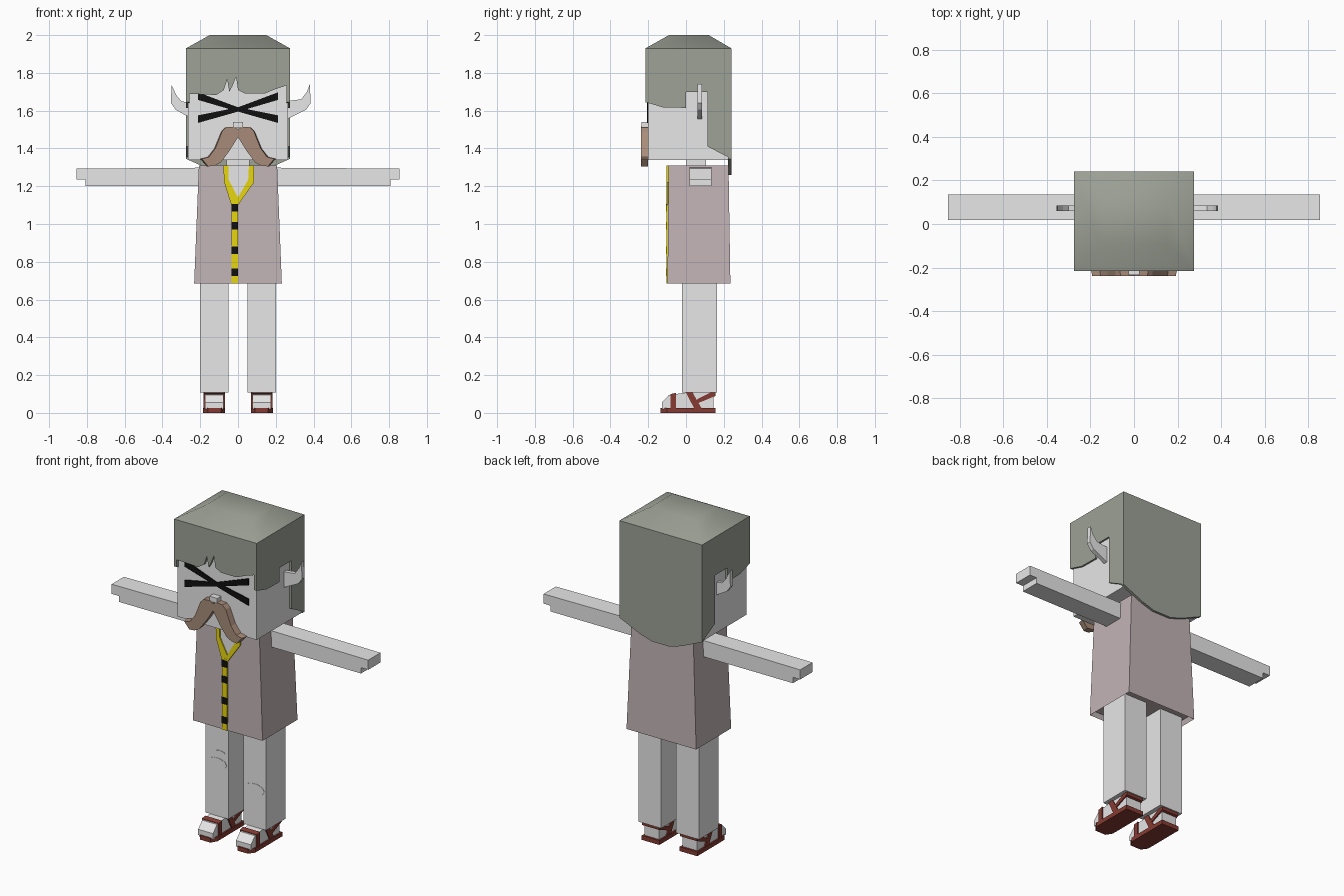
import bpy
import bmesh
import math
from mathutils import Vector

default_cube = bpy.data.objects.get("Cube")
if default_cube:
    bpy.data.objects.remove(default_cube, do_unlink=True)


def material(name, red, green, blue):
    mat = bpy.data.materials.new(name)
    mat.use_nodes = True
    mat.diffuse_color = (red, green, blue, 1)
    shader = mat.node_tree.nodes["Principled BSDF"]
    shader.inputs["Base Color"].default_value = (red, green, blue, 1)
    return mat


skin = material("pale skin", 0.8, 0.8, 0.8)
hair = material("grey green hair", 0.34, 0.36, 0.305)
cloth = material("dusty mauve cloth", 0.54, 0.455, 0.468)
yellow = material("yellow trim", 0.8, 0.67, 0.005)
black = material("black", 0.005, 0.005, 0.005)
brown = material("brown moustache", 0.39, 0.26, 0.19)
leather = material("red leather", 0.237, 0.044, 0.032)


def finish(name, bm, mat):
    bmesh.ops.recalc_face_normals(bm, faces=bm.faces)
    mesh = bpy.data.meshes.new(name)
    bm.to_mesh(mesh)
    bm.free()
    mesh.materials.append(mat)
    obj = bpy.data.objects.new(name, mesh)
    bpy.context.collection.objects.link(obj)
    return obj


def place(axis, point, depth):
    u, v = point
    return {"x": (depth, u, v), "y": (u, depth, v), "z": (u, v, depth)}[axis]


def loft(name, axis, start, end, a, b, mat):
    """Solid between two outlines with the same number of points."""
    bm = bmesh.new()
    low = [bm.verts.new(place(axis, p, a)) for p in start]
    high = [bm.verts.new(place(axis, p, b)) for p in end]
    bm.faces.new(low)
    bm.faces.new(high)
    for i in range(len(low)):
        j = (i + 1) % len(low)
        bm.faces.new((low[i], low[j], high[j], high[i]))
    return finish(name, bm, mat)


def prism(name, axis, outline, a, b, mat):
    return loft(name, axis, outline, outline, a, b, mat)


def rect(u0, u1, v0, v1):
    return [(u0, v0), (u1, v0), (u1, v1), (u0, v1)]


def box(name, xs, ys, zs, mat):
    return prism(name, "z", rect(*xs, *ys), *zs, mat)


def flip(outline, side):
    return [(u * side, v) for u, v in outline]


# Head, neck and nose
box("head", (-0.264, 0.264), (-0.2, 0.226), (1.34, 1.92), skin)
box("neck", (-0.06, 0.06), (0, 0.105), (1.29, 1.35), skin)
box("nose", (-0.026, 0.026), (-0.235, -0.19), (1.51, 1.54), skin)

# Hair: softly shaded crown, fringe, back panel and notched sides
crown = loft("hair_crown", "z", rect(-0.275, 0.275, -0.215, 0.24),
             rect(-0.15, 0.15, -0.09, 0.12), 1.93, 2, hair)
for poly in crown.data.polygons:
    poly.use_smooth = True
bpy.context.view_layer.objects.active = crown
crown.select_set(True)
bpy.ops.object.shade_smooth_by_angle(angle=math.radians(42))
crown.select_set(False)

fringe = [(-0.275, 1.93), (-0.275, 1.69), (-0.115, 1.683), (-0.075, 1.71),
          (-0.057, 1.765), (-0.046, 1.7), (-0.03, 1.73), (-0.01, 1.78),
          (0, 1.71), (0.04, 1.69), (0.14, 1.69), (0.2, 1.715),
          (0.275, 1.74), (0.275, 1.93)]
prism("hair_fringe", "y", fringe, -0.215, -0.195, hair)
back = [(-0.275, 1.93), (-0.275, 1.345), (-0.14, 1.285), (-0.06, 1.26),
        (0.06, 1.26), (0.14, 1.285), (0.275, 1.345), (0.275, 1.93)]
prism("hair_back", "y", back, 0.222, 0.24, hair)
side_hair = [(-0.215, 1.93), (-0.215, 1.645), (-0.12, 1.617), (0, 1.615),
             (0, 1.7), (0.115, 1.7), (0.115, 1.41), (0.24, 1.345),
             (0.24, 1.93)]
for side, word in ((1, "left"), (-1, "right")):
    prism("hair_side_" + word, "x", side_hair, side * 0.258, side * 0.275, hair)

# Pointed ears
left_ear = [(0.25, 1.65), (0.335, 1.66), (0.365, 1.7), (0.38, 1.74),
            (0.385, 1.64), (0.36, 1.605), (0.25, 1.55)]
right_ear = [(-0.25, 1.64), (-0.3, 1.65), (-0.325, 1.68), (-0.352, 1.735),
             (-0.355, 1.64), (-0.33, 1.605), (-0.25, 1.56)]
prism("left_ear", "y", left_ear, 0.06, 0.085, skin)
prism("right_ear", "y", right_ear, 0.06, 0.085, skin)

# Crossed eye marks, narrowing to the middle, and the moustache halves
upper_mark = [(0.212, 1.697), (0.212, 1.657), (0, 1.595), (0, 1.618)]
lower_mark = [(0.212, 1.575), (0.212, 1.535), (0, 1.595), (0, 1.618)]
whisker = [(0, 1.502), (0.022, 1.515), (0.065, 1.512), (0.088, 1.49),
           (0.125, 1.4), (0.16, 1.355), (0.2, 1.345), (0.165, 1.305),
           (0.13, 1.308), (0.095, 1.325), (0.045, 1.39), (0, 1.46)]
for side, word in ((1, "left"), (-1, "right")):
    prism("eye_mark_upper_" + word, "y", flip(upper_mark, side), -0.207, -0.199, black)
    prism("eye_mark_lower_" + word, "y", flip(lower_mark, side), -0.207, -0.199, black)
    slim = [(x * 0.96, z) for x, z in whisker]
    loft("moustache_" + word, "y", flip(slim, side), flip(whisker, side),
         -0.238, -0.2, brown)

# Flared tunic with a hollow hem
tunic = loft("tunic", "z", rect(-0.232, 0.232, -0.098, 0.235),
             rect(-0.207, 0.207, -0.092, 0.225), 0.685, 1.31, cloth)
bm = bmesh.new()
bm.from_mesh(tunic.data)
hem = [f for f in bm.faces if f.normal.z < -0.9]
bmesh.ops.inset_region(bm, faces=hem, thickness=0.012)
bmesh.ops.translate(bm, verts=hem[0].verts, vec=Vector((0, 0, 0.03)))
bm.to_mesh(tunic.data)
bm.free()

# Open neckline, yellow trim and buttons
neckline = [(-0.05, 1.311), (0.058, 1.311), (0.054, 1.23), (0, 1.13), (-0.05, 1.23)]
prism("open_neckline", "y", neckline, -0.097, -0.09, skin)
trim_left = [(0.058, 1.311), (0.084, 1.311), (0.084, 1.22), (0, 1.1),
             (-0.018, 1.11), (0, 1.14), (0.054, 1.235)]
trim_right = [(-0.078, 1.311), (-0.05, 1.311), (-0.05, 1.235), (0, 1.14),
              (-0.015, 1.1), (-0.035, 1.1), (-0.073, 1.22)]
prism("collar_trim_left", "y", trim_left, -0.103, -0.09, yellow)
prism("collar_trim_right", "y", trim_right, -0.103, -0.09, yellow)
box("placket", (-0.035, 0), (-0.104, -0.09), (0.685, 1.115), yellow)
for number, height in enumerate((1.085, 0.99, 0.862, 0.745)):
    box(f"button_{number}", (-0.035, 0), (-0.107, -0.1),
        (height - 0.02, height + 0.02), black)

# Limbs and sandals, one set per side
arm = [(0.2, 1.2), (0.807, 1.2), (0.807, 1.235), (0.855, 1.235),
       (0.855, 1.293), (0.2, 1.298)]
sole = [(0.068, 0.157), (0.185, 0.157), (0.185, -0.1), (0.16, -0.135),
        (0.09, -0.135), (0.068, -0.1)]
foot = [(-0.128, 0.02), (-0.128, 0.055), (-0.09, 0.095), (0.02, 0.11),
        (0.145, 0.11), (0.145, 0.02)]
toe_strap = [(-0.082, 0.02), (-0.082, 0.1), (-0.052, 0.106), (-0.052, 0.02)]
cross_strap = [(0, 0.108), (0.035, 0.108), (0.085, 0.02), (0.045, 0.02)]
heel_strap = [(0.045, 0.06), (0.065, 0.075), (0.13, 0.108), (0.157, 0.108),
              (0.157, 0.09), (0.06, 0.05)]
for side, word in ((1, "left"), (-1, "right")):
    prism(word + "_arm", "y", flip(arm, side), 0.018, 0.135, skin)
    box(word + "_leg", (side * 0.05, side * 0.202), (-0.02, 0.165), (0.108, 0.72), skin)
    prism(word + "_sole", "z", flip(sole, side), 0, 0.026, leather)
    prism(word + "_foot", "x", foot, side * 0.077, side * 0.176, skin)
    for label, strap in (("toe", toe_strap), ("cross", cross_strap), ("heel", heel_strap)):
        prism(f"{word}_{label}_strap", "x", strap, side * 0.07, side * 0.183, leather)

# Torn patches on the shins
for label, x, z, wide, tall in (("right_knee", -0.125, 0.425, 0.065, 0.034),
                                ("right_small", -0.105, 0.492, 0.034, 0.015),
                                ("left_shin", 0.125, 0.335, 0.066, 0.035)):
    ring = [(x + wide * math.cos(k * math.tau / 10),
             z + tall * math.sin(k * math.tau / 10)) for k in range(10)]
    prism(label + "_patch", "y", ring, -0.022, -0.019, skin)
